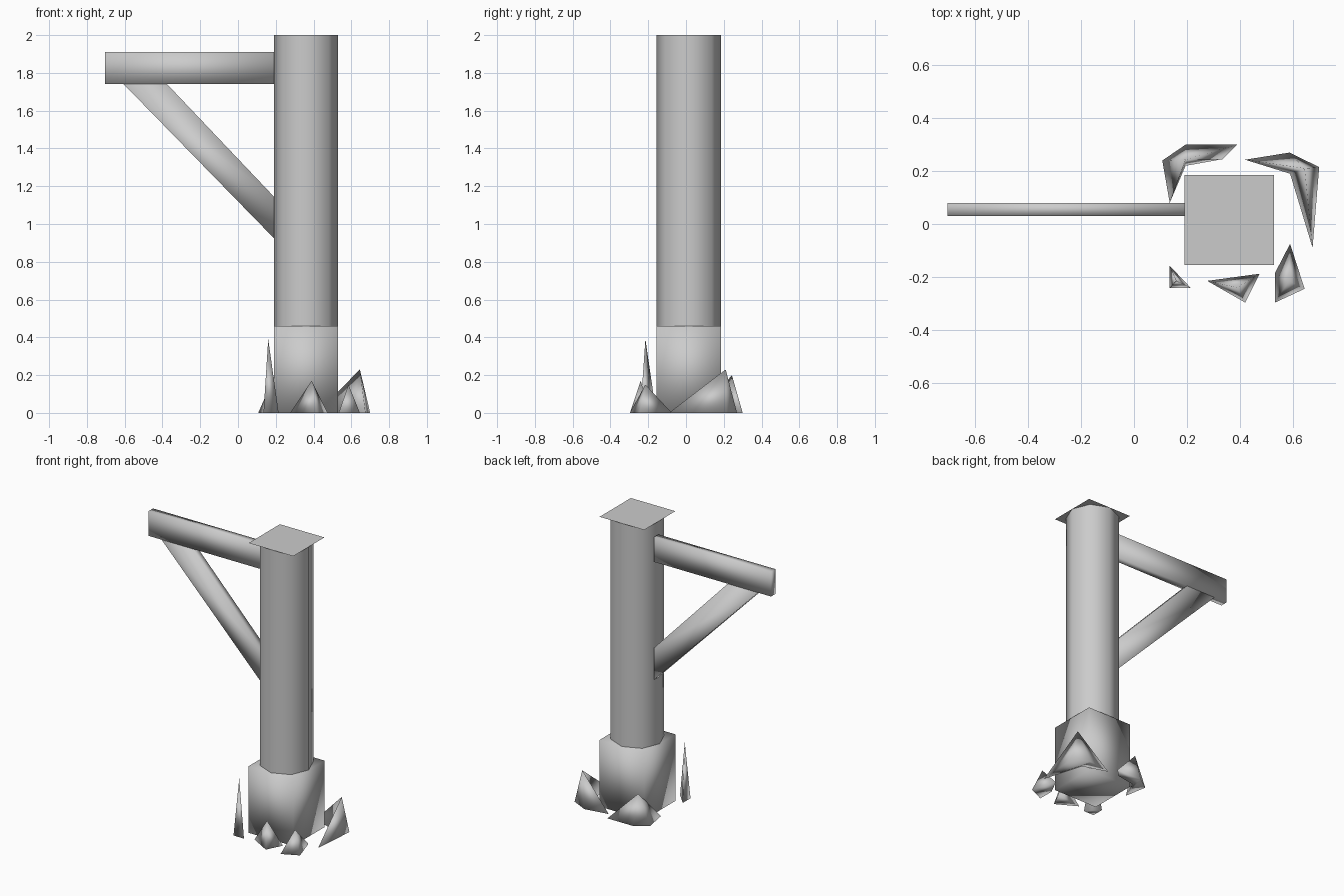
import bpy, bmesh
from mathutils import Matrix

if "Cube" in bpy.data.objects:
    bpy.data.objects.remove(bpy.data.objects["Cube"])

PX, PY = 0.36, 0.015      # post centre
HALF = 0.17               # half width of base and cap, radius of post
ARM_Y = (0.03, 0.08)      # thickness range of the arm and brace


def finish(name, bm, smooth=True):
    bmesh.ops.recalc_face_normals(bm, faces=bm.faces)
    for f in bm.faces:
        f.smooth = smooth
    me = bpy.data.meshes.new(name)
    bm.to_mesh(me)
    bm.free()
    ob = bpy.data.objects.new(name, me)
    bpy.context.collection.objects.link(ob)
    return ob


def plank(name, profile):
    """Extrude an x-z outline across the arm thickness."""
    bm = bmesh.new()
    face = bm.faces.new([bm.verts.new((x, ARM_Y[0], z)) for x, z in profile])
    res = bmesh.ops.extrude_face_region(bm, geom=[face])
    moved = [v for v in res["geom"] if isinstance(v, bmesh.types.BMVert)]
    bmesh.ops.translate(bm, verts=moved, vec=(0, ARM_Y[1] - ARM_Y[0], 0))
    # extruding keeps the starting face, so the solid is closed
    return finish(name, bm)


def rock(name, foot, peak):
    """Pointed stone: a ground outline joined to one peak."""
    bm = bmesh.new()
    ring = [bm.verts.new((x, y, 0)) for x, y in foot]
    tip = bm.verts.new(peak)
    bm.faces.new(ring)
    for a, b in zip(ring, ring[1:] + ring[:1]):
        bm.faces.new((a, b, tip))
    return finish(name, bm)


# square base block
bm = bmesh.new()
bmesh.ops.create_cube(bm, size=1, matrix=Matrix.Translation((PX, PY, 0.23))
                      @ Matrix.Diagonal((2 * HALF, 2 * HALF, 0.46, 1)))
finish("post_base", bm)

# eight-sided post, corners on the axes
bm = bmesh.new()
bmesh.ops.create_cone(bm, cap_ends=False, segments=8, radius1=HALF, radius2=HALF,
                      depth=1.54, matrix=Matrix.Translation((PX, PY, 1.23)))
finish("post", bm)

# thin square cap
bm = bmesh.new()
bmesh.ops.create_grid(bm, x_segments=1, y_segments=1, size=HALF,
                      matrix=Matrix.Translation((PX, PY, 2.0)))
finish("post_cap", bm, smooth=False)

# sign arm and diagonal brace
plank("arm", [(-0.705, 1.74), (0.19, 1.74), (0.19, 1.91), (-0.705, 1.91)])
plank("brace", [(-0.605, 1.74), (0.19, 0.925), (0.19, 1.145), (-0.375, 1.74)])

# stones around the base
rock("rock_back_left", [(0.107, 0.24), (0.135, 0.08), (0.195, 0.22), (0.335, 0.245),
                        (0.39, 0.30), (0.195, 0.30)], (0.195, 0.243, 0.20))
rock("rock_back_right", [(0.42, 0.243), (0.59, 0.19), (0.675, -0.09), (0.70, 0.215),
                         (0.588, 0.27)], (0.645, 0.21, 0.23))
rock("rock_front_right", [(0.59, -0.075), (0.533, -0.185), (0.533, -0.297),
                          (0.645, -0.245)], (0.585, -0.215, 0.15))
rock("rock_front", [(0.277, -0.215), (0.42, -0.297), (0.475, -0.188)],
     (0.39, -0.24, 0.17))
rock("rock_spike", [(0.135, -0.158), (0.135, -0.242), (0.215, -0.242)],
     (0.16, -0.215, 0.39))
